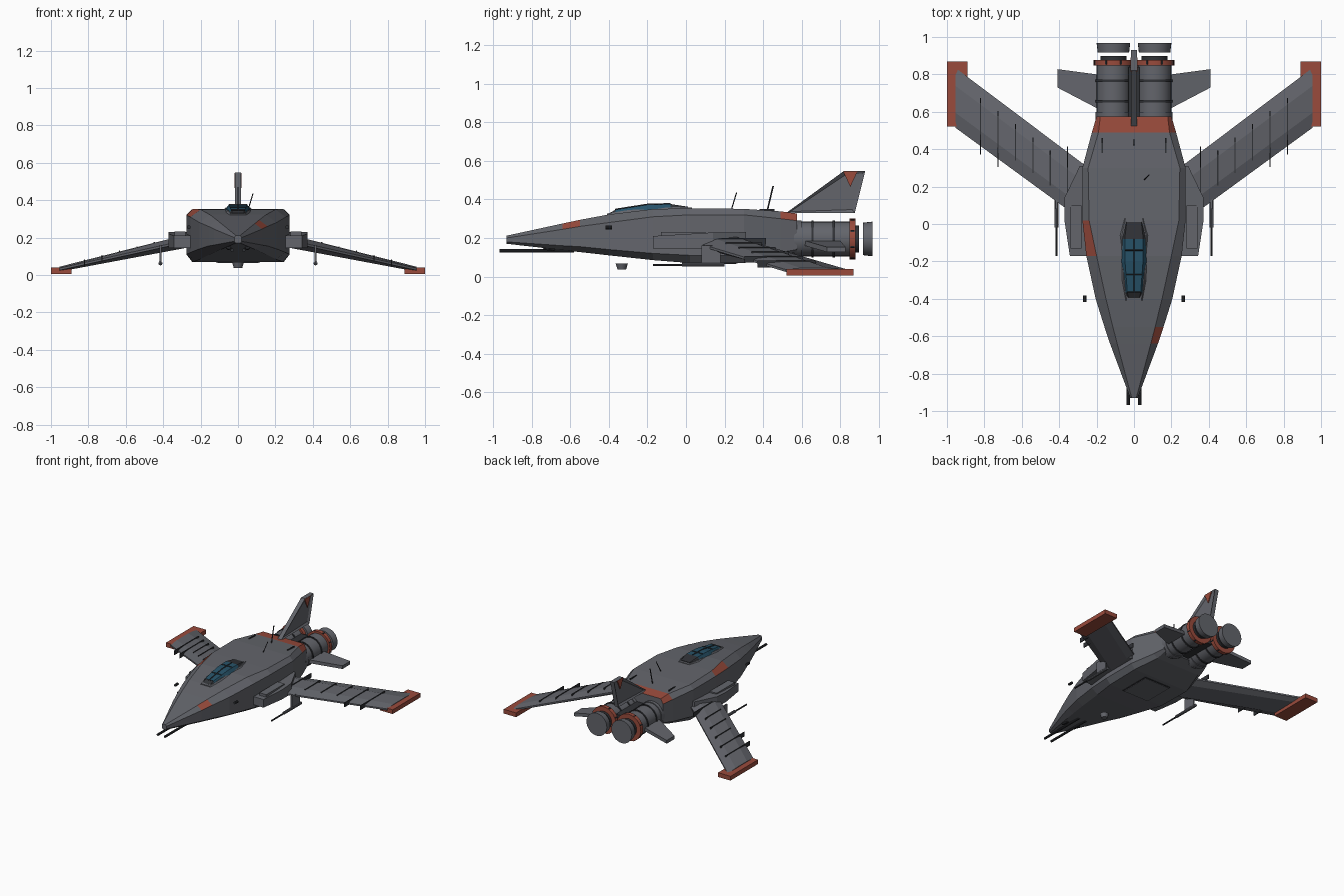
import bpy, bmesh, math
from mathutils import Vector, Matrix

old = bpy.data.objects.get("Cube")
if old:
    bpy.data.objects.remove(old, do_unlink=True)


def material(name, rgb):
    m = bpy.data.materials.new(name)
    m.use_nodes = True
    m.diffuse_color = (*rgb, 1)
    m.node_tree.nodes["Principled BSDF"].inputs["Base Color"].default_value = (*rgb, 1)
    return m


GREY = material("hull grey", (.125, .13, .148))
RED = material("faded red", (.32, .07, .045))
DARK = material("dark metal", (.03, .032, .037))
GLASS = material("canopy blue", (.02, .085, .14))


def finish(bm, name, mats, smooth=False):
    bmesh.ops.recalc_face_normals(bm, faces=bm.faces[:])
    me = bpy.data.meshes.new(name)
    bm.to_mesh(me)
    bm.free()
    for m in mats:
        me.materials.append(m)
    ob = bpy.data.objects.new(name, me)
    bpy.context.collection.objects.link(ob)
    if smooth:
        bpy.ops.object.select_all(action='DESELECT')
        ob.select_set(True)
        bpy.context.view_layer.objects.active = ob
        bpy.ops.object.shade_smooth_by_angle(angle=math.radians(35))
    return ob


def loft(name, rings, mats, rule=None, smooth=False):
    """Skin closed rings of equal length; rule(center) picks the material slot."""
    bm = bmesh.new()
    vs = [[bm.verts.new(p) for p in r] for r in rings]
    n = len(rings[0])
    for a, b in zip(vs, vs[1:]):
        for i in range(n):
            bm.faces.new((a[i], a[(i + 1) % n], b[(i + 1) % n], b[i]))
    bm.faces.new(vs[0])
    bm.faces.new(vs[-1])
    if rule:
        for f in bm.faces:
            f.material_index = rule(f.calc_center_median())
    return finish(bm, name, mats, smooth)


def box(name, lo, hi, mat):
    ring = lambda z: [(lo[0], lo[1], z), (hi[0], lo[1], z), (hi[0], hi[1], z), (lo[0], hi[1], z)]
    return loft(name, [ring(lo[2]), ring(hi[2])], [mat])


def rod(name, a, b, r, mat, r2=None, sides=10):
    a, b = Vector(a), Vector(b)
    bm = bmesh.new()
    turn = (b - a).to_track_quat('Z', 'Y').to_matrix().to_4x4()
    bmesh.ops.create_cone(bm, cap_ends=True, segments=sides, radius1=r, radius2=r2 or r,
                          depth=(b - a).length, matrix=Matrix.Translation((a + b) / 2) @ turn)
    return finish(bm, name, [mat], sides > 6)


# Fuselage: y, half width, top half width, top, upper edge, lower edge, bottom
SECTIONS = [(-.93, .02, .012, .212, .2, .18, .17), (-.64, .128, .09, .275, .245, .16, .137),
            (-.55, .158, .113, .294, .26, .155, .127), (-.4, .205, .15, .322, .28, .14, .11),
            (-.17, .255, .2, .35, .31, .12, .085), (.02, .276, .24, .354, .32, .11, .07),
            (.3, .276, .245, .351, .32, .11, .07), (.49, .225, .19, .338, .3, .125, .1),
            (.575, .2, .18, .327, .29, .14, .13)]


def hull_ring(y, w, wt, t, su, sl, b):
    right = [(wt, y, b), (w, y, sl), (w, y, su), (wt, y, t)]
    return right + [(-x, yy, z) for x, yy, z in reversed(right)]


def hull_paint(c):
    deck = .5 < c.y < .56 and c.z > .3
    nose_patch = c.x > .08 and -.62 < c.y < -.57 and c.z > .24
    flank_patch = c.x < -.2 and -.12 < c.y < 0 and c.z > .32
    return int(deck or nose_patch or flank_patch)


loft("fuselage", [hull_ring(*s) for s in SECTIONS], [GREY, RED], hull_paint)

# Canopy with fairing, glass and frame
def hood(y, w, base, top):
    return [(-w, y, base), (-w * .65, y, top), (w * .65, y, top), (w, y, base)]


loft("canopy_fairing", [hood(-.41, .06, .3, .327), hood(-.3, .085, .31, .345),
                        hood(-.06, .1, .33, .36), hood(.03, .07, .33, .358)], [GREY])
loft("canopy", [hood(-.395, .045, .315, .33), hood(-.365, .055, .32, .347),
                hood(-.2, .074, .335, .373), hood(-.08, .076, .34, .376), hood(.01, .06, .34, .362)],
     [DARK, GLASS], lambda c: int(-.37 < c.y < -.09))
rod("canopy_spine_front", (0, -.365, .348), (0, -.2, .374), .004, DARK, sides=4)
rod("canopy_spine_rear", (0, -.2, .374), (0, -.08, .377), .004, DARK, sides=4)
for y, w, z in ((-.365, .037, .348), (-.27, .044, .363), (-.14, .049, .375)):
    rod("canopy_crossbar", (-w, y, z), (w, y, z), .004, DARK, sides=4)

# Tail fin with recessed side panels and a red tip patch
def fin_ring(x):
    return [(x, .52, .33), (x, .82, .548), (x, .93, .548), (x, .875, .33)]


bm = bmesh.new()
a, b = [[bm.verts.new(p) for p in fin_ring(x)] for x in (-.017, .017)]
sides = [bm.faces.new(a), bm.faces.new(b)]
for i in range(4):
    bm.faces.new((a[i], a[(i + 1) % 4], b[(i + 1) % 4], b[i]))
bmesh.ops.recalc_face_normals(bm, faces=bm.faces[:])
bmesh.ops.inset_individual(bm, faces=sides, thickness=.022, depth=-.01)
finish(bm, "tail_fin", [GREY])
for s in (-1, 1):
    loft("tail_tip_patch", [[(s * x, .815, .546), (s * x, .89, .546), (s * x, .852, .465)]
                            for x in (.012, .0185)], [RED])

# Wing surface, shared by the wing and its ribs
def wing_at(x):
    t = (x - .25) / .705
    return dict(lead=t * .515, trail=.305 + t * .53, top=.222 - t * .178, low=.15 - t * .132)


def wing_ring(s, x):
    w = wing_at(x)
    chord, mid = w["trail"] - w["lead"], (w["top"] + w["low"]) / 2
    pts = [(0, mid - .006), (.2, w["low"]), (.8, w["low"] + .004), (1, mid - .006),
           (1, mid + .006), (.7, w["top"]), (.25, w["top"]), (0, mid + .006)]
    return [(s * x, w["lead"] + k * chord, z) for k, z in pts]


for s, side in ((1, "left"), (-1, "right")):
    # Wings, root blocks and tips
    loft(side + "_wing", [wing_ring(s, .25), wing_ring(s, .955)], [GREY])
    root = [(.25, -.17), (.343, -.17), (.372, .02), (.372, .14), (.29, .31), (.25, .31)]
    loft(side + "_wing_root", [[(s * x, y, .145) for x, y in root],
                               [(s * x, y, .21 + min(.02, .06 * (y + .17))) for x, y in root]], [GREY])
    box(side + "_root_plate", (s * .31 - .03, -.13, .2), (s * .31 + .03, .1, .232), GREY)
    # The outer strip stands clear of the wing end
    box(side + "_wing_tip", (min(s * .89, s), .52, .006), (max(s * .89, s), .868, .04), RED)
    for i in range(6):
        x = .355 + i * .093
        w = wing_at(x)
        y0 = w["lead"] - .045 if i > 3 else w["lead"] + .06
        y1 = w["trail"] + (.03 if i < 1 else -.06)
        box(side + "_wing_rib", (s * x - .003, y0, w["top"] - .03), (s * x + .003, y1, w["top"] + .005), DARK)

    # Wing guns on pylons
    rod(side + "_wing_gun_barrel", (s * .415, -.17, .06), (s * .415, 0, .06), .006, DARK)
    rod(side + "_wing_gun_body", (s * .415, -.02, .062), (s * .415, .2, .062), .011, GREY)
    box(side + "_gun_pylon", (s * .415 - .006, .08, .062), (s * .415 + .006, .18, .16), GREY)

    # Nose guns and hovering sensor pods
    rod(side + "_nose_gun", (s * .031, -.967, .133), (s * .031, -.58, .133), .009, DARK)
    rod(side + "_sensor_pod", (s * .263, -.417, .255), (s * .263, -.383, .255), .01, DARK)
    rod(side + "_chin_vent", (s * .05, -.74, .15), (s * .05, -.68, .145), .012, DARK)

    # Engines
    def band(name, y0, y1, r, mat, r2=None):
        rod(side + name, (s * .11, y0, .195), (s * .11, y1, .195), r, mat, r2, 28)
    band("_engine", .54, .85, .09, GREY)
    band("_engine_collar", .56, .6, .096, GREY)
    for y in (.65, .76):
        band("_engine_band", y, y + .012, .096, DARK)
    band("_engine_red_ring", .848, .878, .106, RED)
    band("_engine_throat", .87, .897, .07, DARK)
    band("_nozzle", .918, .968, .084, GREY, .09)
    for i in range(8):
        t = math.tau * (i + .5) / 8
        cx, cz = s * .11 + .104 * math.cos(t), .195 + .104 * math.sin(t)
        rod(side + "_ring_bolt", (cx, .852, cz), (cx, .874, cz), .006, DARK, sides=6)

    # Rear stabilisers
    plan = [(.17, .61, .175), (.2, .62, .172), (.41, .73, .14), (.41, .828, .14), (.2, .8, .172), (.17, .8, .175)]
    loft(side + "_stabiliser", [[(s * x, y, z + d) for x, y, z in plan] for d in (-.013, .013)], [GREY])

    # Deck rails
    box(side + "_deck_rail", (s * .17 - .004, .38, .33), (s * .17 + .004, .46, .35), DARK)

# Engine bridge, belly turret and hatch
box("engine_bridge", (-.03, .56, .14), (.03, .84, .25), DARK)
rod("belly_turret", (0, -.333, .036), (0, -.333, .068), .022, GREY, .032, 12)
box("belly_hatch", (-.11, .02, .064), (.11, .26, .072), GREY)
box("belly_hatch_seam", (-.118, .012, .067), (.118, .268, .072), DARK)

# Antennas
rod("short_antenna", (.053, .235, .345), (.08, .262, .435), .003, DARK, sides=6)
rod("tall_antenna", (0, .42, .335), (0, .452, .47), .004, DARK, sides=6)
